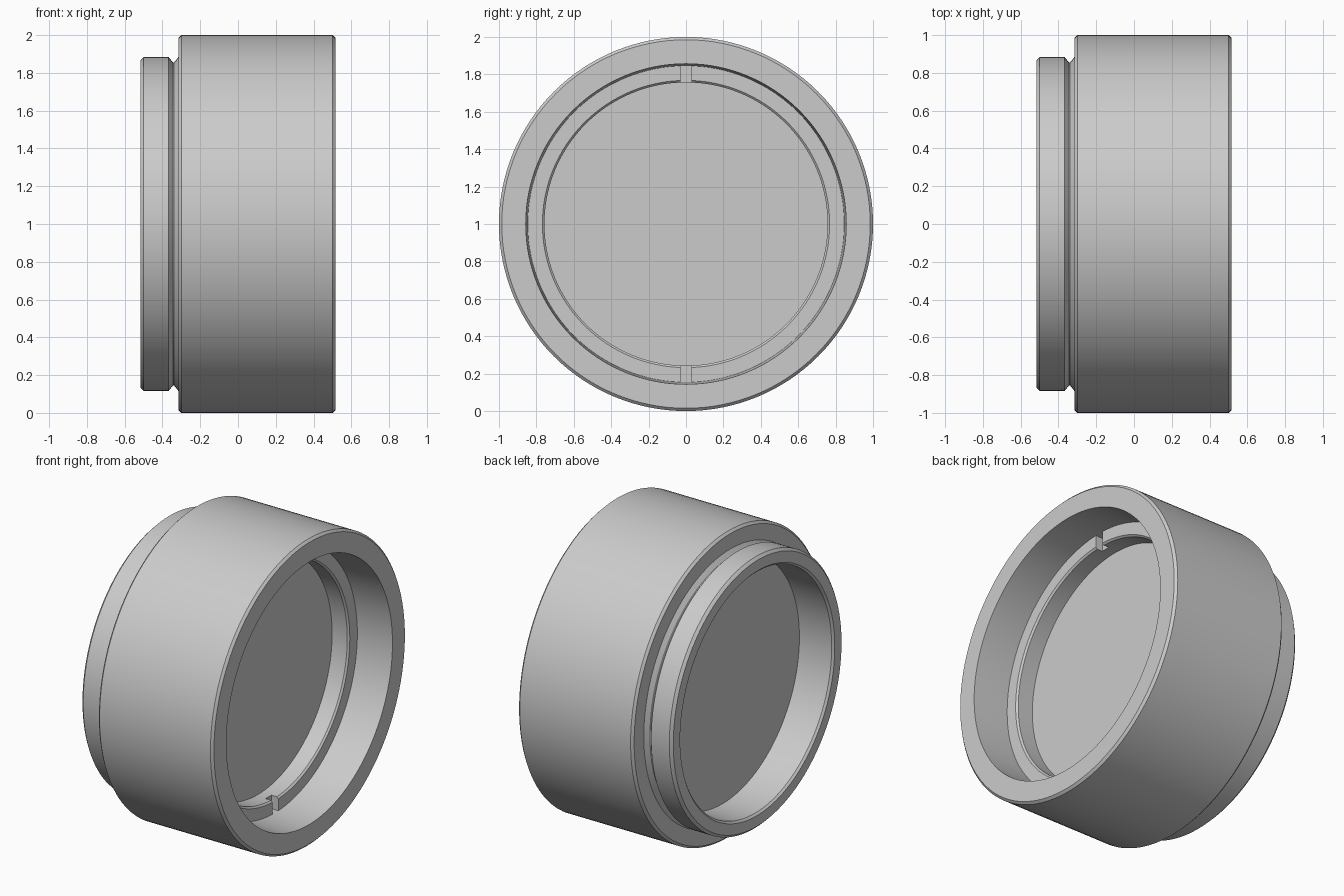
import bpy
import bmesh
from math import radians
from mathutils import Matrix

cube = bpy.data.objects.get("Cube")
if cube:
    bpy.data.objects.remove(cube, do_unlink=True)

SEGMENTS = 128
AXIS_Z = 1.0

GREY = (0.6, 0.6, 0.6, 1.0)
grey = bpy.data.materials.new("light_grey")
grey.use_nodes = True
grey.diffuse_color = GREY
grey.node_tree.nodes["Principled BSDF"].inputs["Base Color"].default_value = GREY


def add_object(name, bm):
    """Turn a bmesh into a linked grey object."""
    bmesh.ops.recalc_face_normals(bm, faces=bm.faces[:])
    mesh = bpy.data.meshes.new(name)
    bm.to_mesh(mesh)
    bm.free()
    mesh.materials.append(grey)
    obj = bpy.data.objects.new(name, mesh)
    bpy.context.collection.objects.link(obj)
    return obj


def revolve(name, profile):
    """Spin a closed (x, radius) profile around the horizontal x axis."""
    bm = bmesh.new()
    verts = [bm.verts.new((x, 0, AXIS_Z + r)) for x, r in profile]
    edges = [bm.edges.new((v, verts[(i + 1) % len(verts)])) for i, v in enumerate(verts)]
    bmesh.ops.spin(bm, geom=verts + edges, cent=(0, 0, AXIS_Z), axis=(1, 0, 0),
                   angle=radians(360), steps=SEGMENTS)
    bmesh.ops.remove_doubles(bm, verts=bm.verts[:], dist=1e-4)
    return add_object(name, bm)


def smooth(obj):
    bpy.ops.object.select_all(action="DESELECT")
    obj.select_set(True)
    bpy.context.view_layer.objects.active = obj
    bpy.ops.object.shade_smooth_by_angle(angle=radians(30))


# Housing: wide barrel, grooved rear flange, slightly tapered bore with a rear lip
housing = revolve("housing", [
    (-0.516, 0.868), (-0.499, 0.885), (-0.368, 0.885), (-0.344, 0.855),
    (-0.338, 0.855), (-0.315, 0.885), (-0.315, 0.985), (-0.30, 1.0),
    (0.501, 1.0), (0.516, 0.985),
    (0.516, 0.857), (0.27, 0.846), (-0.27, 0.846), (-0.27, 0.785),
    (-0.503, 0.785), (-0.516, 0.798),
])

# Thick flat disc seated against the rear lip
bm = bmesh.new()
bmesh.ops.create_cone(bm, cap_ends=True, segments=SEGMENTS, radius1=0.845,
                      radius2=0.845, depth=0.42,
                      matrix=Matrix.Translation((-0.06, 0, AXIS_Z))
                      @ Matrix.Rotation(radians(90), 4, "Y"))
disc = add_object("inner_disc", bm)

# Retaining ring in front of the disc
ring = revolve("retaining_ring", [
    (0.15, 0.846), (0.27, 0.846), (0.27, 0.768), (0.259, 0.757), (0.15, 0.757),
])

# Spanner slots at the top and bottom of the ring
bm = bmesh.new()
for side in (-1, 1):
    bmesh.ops.create_cube(bm, size=1, matrix=Matrix.Translation((0.27, 0, AXIS_Z + side * 0.81))
                          @ Matrix.Diagonal((0.10, 0.06, 0.16, 1)))
cutter = add_object("slot_cutter", bm)
cutter.hide_render = True
slots = ring.modifiers.new("slots", "BOOLEAN")
slots.operation = "DIFFERENCE"
slots.solver = "EXACT"
slots.object = cutter
bpy.context.view_layer.objects.active = ring
bpy.ops.object.modifier_apply(modifier=slots.name)
bpy.data.objects.remove(cutter, do_unlink=True)

for part in (housing, disc, ring):
    smooth(part)
